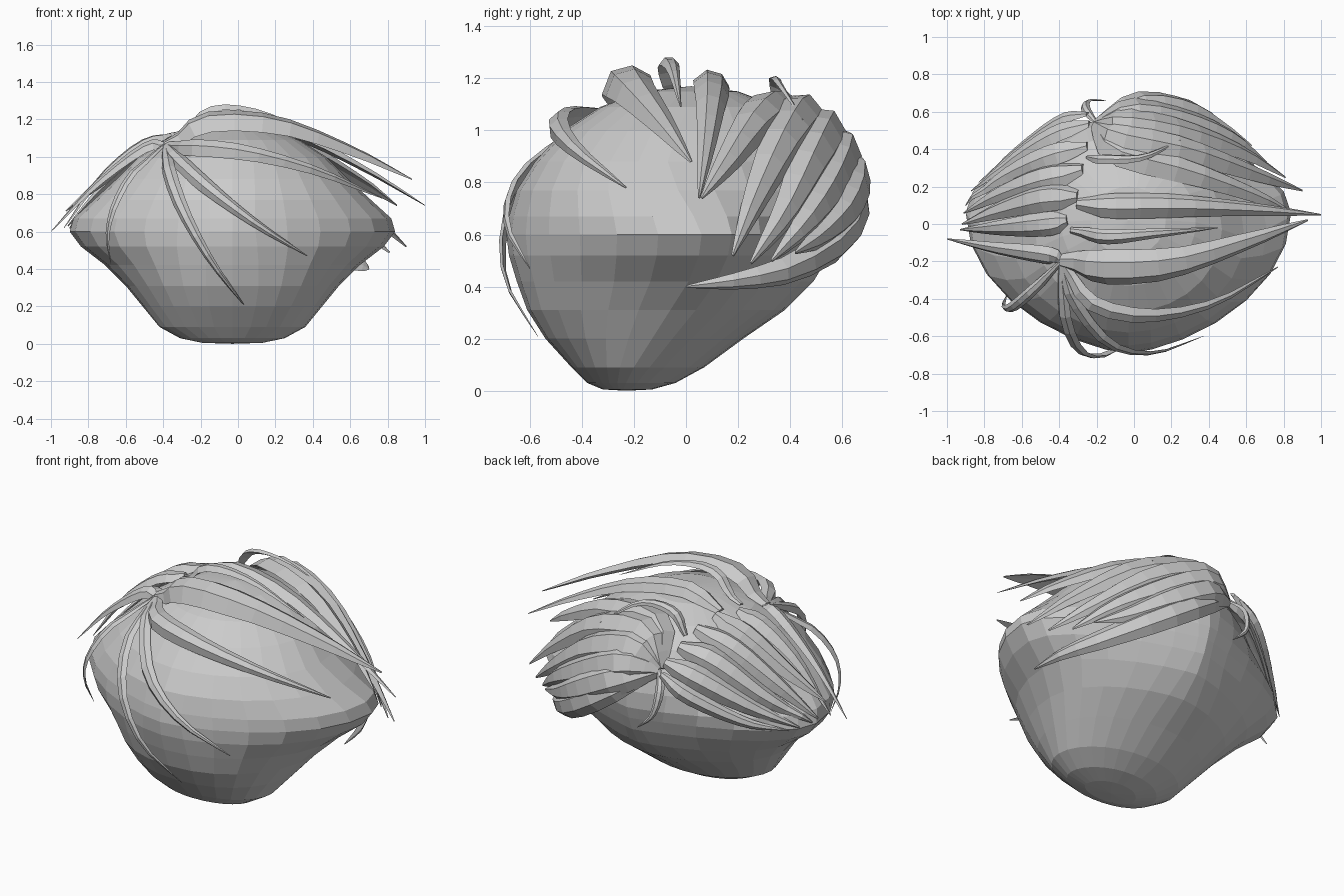
import bpy, bmesh, math
from mathutils import Vector
from mathutils.bvhtree import BVHTree

# Head: stacked sections
# (z, y front, y widest, y back, half width, front pointedness, back pointedness)
LEVELS = [
    (0.005, -.32, -.24, -.13, .16, 1, 1), (.03, -.38, -.23, -.04, .28, .97, 1),
    (.09, -.44, -.20, .07, .39, .92, 1), (.20, -.54, -.13, .22, .48, .9, 1.05),
    (.31, -.61, -.06, .38, .57, .93, 1.2), (.42, -.65, .01, .49, .68, 1.05, 1.5),
    (.52, -.68, .05, .55, .81, 1.2, 1.8), (.60, -.69, .06, .58, .87, 1.3, 1.85),
    (.67, -.68, .03, .60, .85, 1.3, 1.7), (.77, -.65, -.03, .60, .74, 1.2, 1.45),
    (.88, -.58, -.07, .57, .62, 1.1, 1.2), (1.0, -.47, -.03, .49, .50, 1, 1.05),
    (1.09, -.33, .01, .36, .36, 1, 1), (1.15, -.17, .02, .20, .20, 1, 1)]
SEG = 28
bm = bmesh.new()
rings = []
for z, yf, yc, yb, w, pf, pb in LEVELS:
    ring = []
    for i in range(SEG):
        a = 2 * math.pi * i / SEG
        c, s = math.cos(a), math.sin(a)
        x = -.03 + w * math.copysign(abs(c) ** (pb if s > 0 else pf), c)
        y = yc + (yb - yc if s > 0 else yc - yf) * s
        ring.append(bm.verts.new((x, y, z)))
    rings.append(ring)
for r0, r1 in zip(rings, rings[1:]):
    for i in range(SEG):
        j = (i + 1) % SEG
        bm.faces.new((r0[i], r0[j], r1[j], r1[i]))
for ring, tip in ((rings[0], (-.03, -.23, 0)), (rings[-1], (-.03, .02, 1.17))):
    t = bm.verts.new(tip)
    for i in range(SEG):
        bm.faces.new((ring[i], ring[(i + 1) % SEG], t))
bmesh.ops.recalc_face_normals(bm, faces=bm.faces)
bvh = BVHTree.FromBMesh(bm)
me = bpy.data.meshes.new("head")
bm.to_mesh(me)
bm.free()
bpy.context.collection.objects.link(bpy.data.objects.new("head", me))

CENTRE = Vector((-.03, 0, .6))


def outside(p, gap=.015):
    """Push a point out of the head along the ray from its centre."""
    d = (p - CENTRE).normalized()
    hit = bvh.ray_cast(CENTRE, d)[0]
    if hit and (p - CENTRE).length < (hit - CENTRE).length + gap:
        return hit + d * gap
    return p


def spline(pts, t):
    n = len(pts) - 1
    i = min(int(t * n), n - 1)
    u = t * n - i
    b, c = pts[i], pts[i + 1]
    a = pts[i - 1] if i else b * 2 - c
    d = pts[i + 2] if i + 2 <= n else c * 2 - b
    return .5 * (2 * b + (c - a) * u + (2 * a - 5 * b + 4 * c - d) * u * u
                 + (3 * b - a - 3 * c + d) * u ** 3)


def strand(name, width, *pts, steps=11):
    """Pointed lock of hair with a ridged cross-section."""
    pts = [Vector(p) for p in pts]
    path = [outside(spline(pts, i / steps)) for i in range(steps + 1)]
    bm = bmesh.new()
    prev = None
    for i, p in enumerate(path):
        t = i / steps
        tan = (path[min(i + 1, steps)] - path[max(i - 1, 0)]).normalized()
        out = p - CENTRE
        out = (out - tan * out.dot(tan)).normalized()
        side = tan.cross(out)
        h = .5 * width * (.4 + .6 * min(1, t / .22)) * min(1, (1.02 - t) / .6) ** .85
        ring = [bm.verts.new(p + side * (h * a) + out * (h * b)) for a, b in
                ((-1, -.3), (-.5, .3), (.35, .4), (1, -.3), (0, -.2))]
        if prev:
            for k in range(5):
                m = (k + 1) % 5
                bm.faces.new((prev[k], prev[m], ring[m], ring[k]))
        else:
            bm.faces.new(ring)
        prev = ring
    bm.faces.new(prev)
    bmesh.ops.recalc_face_normals(bm, faces=bm.faces)
    me = bpy.data.meshes.new(name)
    bm.to_mesh(me)
    bm.free()
    bpy.context.collection.objects.link(bpy.data.objects.new(name, me))


# Front fringe, falling from the parting
R = (-.37, -.19, 1.04)
strand("fringe_left", .06, R, (-.55, -.36, .93), (-.66, -.45, .75), (-.70, -.44, .58), (-.68, -.38, .43))
strand("fringe_middle", .08, R, (-.38, -.47, .95), (-.30, -.67, .72), (-.15, -.70, .45), (.03, -.57, .21))
strand("fringe_right", .09, R, (-.32, -.42, .98), (-.14, -.64, .82), (.10, -.69, .64), (.37, -.60, .47))
strand("fringe_sweep", .12, R, (-.25, -.42, 1.06), (.05, -.50, 1.03), (.42, -.43, .93), (.77, -.23, .78))

# Right side, sweeping over the crown
strand("crown_front", .20, R, (-.18, -.24, 1.19), (.20, -.22, 1.18), (.60, -.10, 1.04), (.93, .02, .88))
strand("crown_wisp", .08, (-.31, -.03, 1.07), (-.16, -.07, 1.25), (.12, -.05, 1.24), (.45, -.02, 1.09))
strand("crown_middle", .14, (-.28, .10, 1.08), (-.12, .10, 1.20), (.25, .10, 1.14), (.65, .08, .95), (1.0, .05, .74))
strand("back_wisp", .06, (-.25, .36, 1.06), (-.16, .35, 1.18), (.05, .36, 1.18), (.25, .45, 1.04))

# Back right fan
B = (-.20, .54, .92)
for n, (w, *p) in enumerate((
        (.18, B, (-.08, .40, 1.10), (.30, .29, 1.06), (.65, .16, .88), (.85, .06, .74)),
        (.21, B, (-.06, .48, 1.08), (.30, .40, 1.00), (.64, .28, .76), (.90, .18, .52)),
        (.22, B, (-.04, .56, 1.02), (.28, .50, .91), (.58, .39, .69), (.81, .25, .49)),
        (.22, B, (-.01, .62, .94), (.28, .57, .80), (.53, .47, .65), (.71, .33, .50)),
        (.20, B, (.02, .66, .85), (.28, .63, .71), (.47, .53, .60), (.63, .42, .53)),
        (.16, B, (.05, .67, .77), (.32, .62, .60), (.55, .42, .47), (.67, .20, .42), (.70, 0, .40)))):
    strand(f"back_lock_{n}", w, *p)
strand("back_curl", .05, B, (-.26, .62, .84), (-.24, .66, .70), (-.14, .66, .60))

# Left side fan, gathering towards the side point
for n, (w, *p) in enumerate((
        (.10, R, (-.48, -.17, 1.06), (-.75, -.13, .86), (-1.0, -.08, .60)),
        (.13, (-.33, .02, 1.07), (-.48, 0, 1.08), (-.72, -.02, .90), (-.93, -.03, .62)),
        (.16, (-.28, .14, 1.08), (-.47, .15, 1.07), (-.72, .08, .88), (-.92, .0, .71)),
        (.16, (-.26, .28, 1.06), (-.47, .26, 1.02), (-.72, .17, .83), (-.91, .06, .63)),
        (.16, (-.25, .42, 1.02), (-.45, .38, .97), (-.70, .26, .78), (-.90, .10, .62)),
        (.14, (-.24, .54, .97), (-.42, .49, .90), (-.66, .34, .74), (-.84, .17, .61)),
        (.09, (-.25, .59, .92), (-.40, .56, .82), (-.65, .38, .66), (-.82, .22, .60)))):
    strand(f"left_lock_{n}", w, *p)
